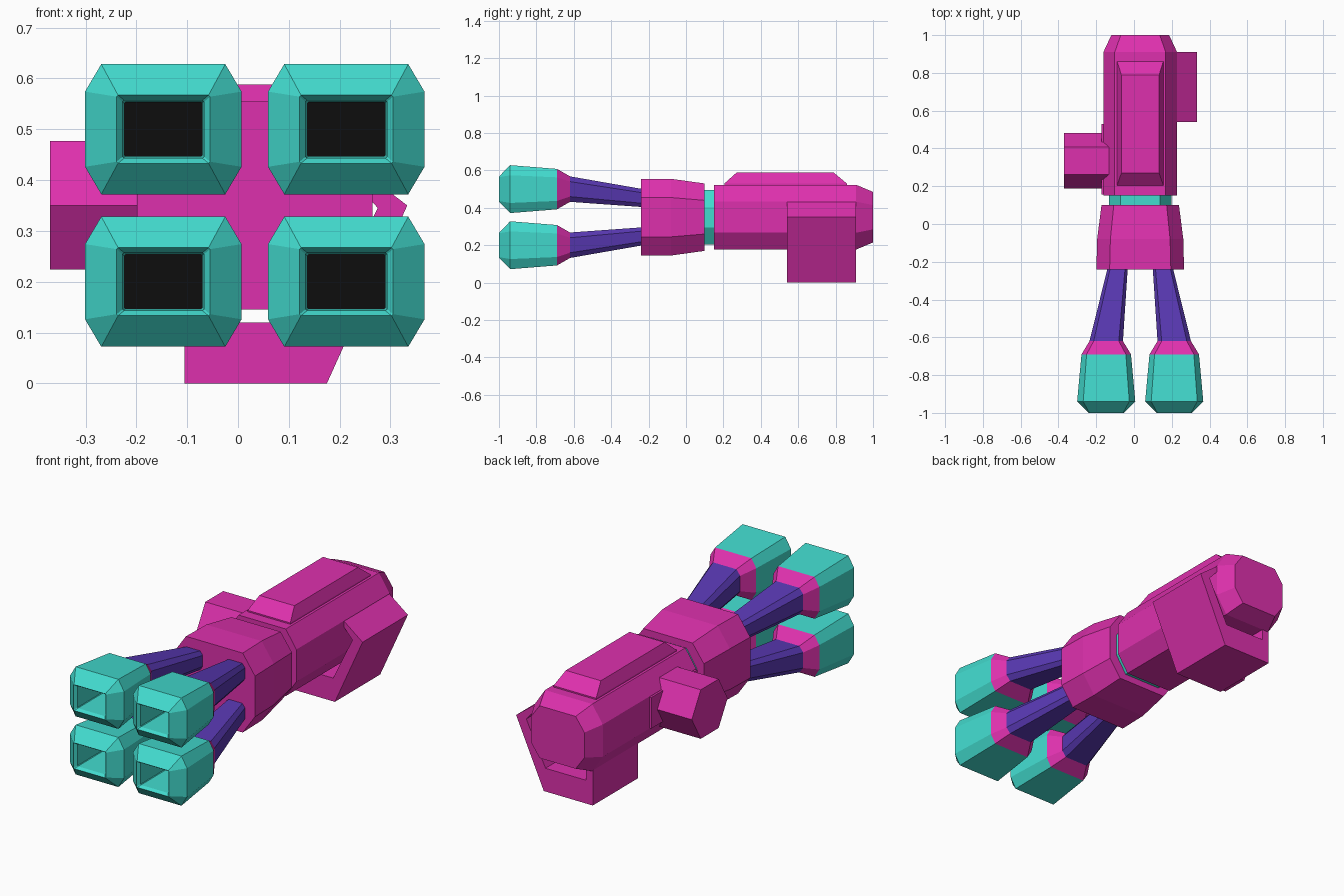
import bpy, bmesh, math

if "Cube" in bpy.data.objects:
    bpy.data.objects.remove(bpy.data.objects["Cube"])

AX, AZ = 0.033, 0.35          # long axis of the model


def material(name, rgb):
    m = bpy.data.materials.new(name)
    m.diffuse_color = (*rgb, 1)
    m.use_nodes = True
    m.node_tree.nodes["Principled BSDF"].inputs["Base Color"].default_value = m.diffuse_color
    return m


PINK = material("pink", (0.73, 0.03, 0.42))
TEAL = material("teal", (0.055, 0.71, 0.62))
PURPLE = material("purple", (0.10, 0.04, 0.45))
BLACK = material("black", (0.004, 0.004, 0.004))


def finish(name, bm, mats):
    bmesh.ops.recalc_face_normals(bm, faces=bm.faces)
    me = bpy.data.meshes.new(name)
    bm.to_mesh(me)
    bm.free()
    for m in mats:
        me.materials.append(m)
    ob = bpy.data.objects.new(name, me)
    bpy.context.collection.objects.link(ob)
    return ob


def octagon(y, cx, cz, hw, hh, cw, ch):
    """Rectangle with cut corners, lying in the xz plane."""
    return [(cx + sx * a, y, cz + sz * b) for sx, sz, a, b in (
        (1, 1, hw, hh - ch), (1, 1, hw - cw, hh), (-1, 1, hw - cw, hh), (-1, 1, hw, hh - ch),
        (-1, -1, hw, hh - ch), (-1, -1, hw - cw, hh), (1, -1, hw - cw, hh), (1, -1, hw, hh - ch))]


def loft(name, rings, mats, first_cap=0):
    """Skin a list of equal-length rings and cap both ends."""
    bm = bmesh.new()
    vs = [[bm.verts.new(p) for p in r] for r in rings]
    n = len(vs[0])
    for a, b in zip(vs, vs[1:]):
        for i in range(n):
            bm.faces.new((a[i], a[(i + 1) % n], b[(i + 1) % n], b[i]))
    bm.faces.new(vs[0]).material_index = first_cap
    bm.faces.new(vs[-1])
    return finish(name, bm, mats)


def section(y, hw, hh, cw=0.06, ch=0.09):
    return octagon(y, AX, AZ, hw, hh, cw, ch)


# main body, neck ring and front hub along the axis
loft("main_body", [section(0.15, 0.195, 0.173), section(0.91, 0.195, 0.173),
                   section(1.0, 0.153, 0.135, 0.05, 0.07)], [PINK])
loft("neck_ring", [section(0.05, 0.165, 0.145), section(0.2, 0.165, 0.145)], [TEAL])
loft("front_hub", [section(-0.24, 0.232, 0.205, 0.07, 0.1), section(-0.08, 0.228, 0.205, 0.07, 0.1),
                   section(0.10, 0.205, 0.18, 0.065, 0.09)], [PINK])

# four barrels: tube, collar and hollow nozzle
for sx, side in ((-1, "left"), (1, "right")):
    for sz, level in ((-1, "lower"), (1, "upper")):
        tag = f"{level}_{side}"
        cx, cz = AX + sx * 0.18, AZ + sz * 0.15
        neck = octagon(-0.62, cx, cz, 0.0885, 0.068, 0.022, 0.028)
        rear = octagon(-0.69, cx, cz, 0.131, 0.108, 0.027, 0.045)
        root = octagon(-0.23, AX + sx * 0.119, AZ + sz * 0.102, 0.053, 0.048, 0.014, 0.02)
        loft("tube_" + tag, [neck, root], [PURPLE])
        loft("collar_" + tag, [rear, neck], [PINK])
        loft("nozzle_" + tag, [
            octagon(-0.75, cx, cz, 0.077, 0.054, 0.003, 0.003),
            octagon(-0.985, cx, cz, 0.08, 0.057, 0.003, 0.003),
            octagon(-1.0, cx, cz, 0.092, 0.067, 0.003, 0.003),
            octagon(-0.94, cx, cz, 0.154, 0.128, 0.032, 0.054),
            rear], [TEAL, BLACK], first_cap=1)


# raised ridge on top
def rect(z, hw, y0, y1, shift=0):
    x = AX + shift
    return [(x - hw, y0, z), (x + hw, y0, z), (x + hw, y1, z), (x - hw, y1, z)]


loft("top_ridge", [rect(0.50, 0.122, 0.205, 0.86), rect(0.53, 0.122, 0.205, 0.86),
                   rect(0.588, 0.10, 0.27, 0.79)], [PINK])

# six-sided side handle with its mounting plate
hexagon = [(0.335 + 0.146 * math.cos(k * math.pi / 3), AZ + 0.146 * math.sin(k * math.pi / 3))
           for k in range(6)]
loft("side_handle", [[(x, y, z) for y, z in hexagon] for x in (-0.37, -0.10)], [PINK])
loft("handle_plate", [[(x, y, z) for y, z in ((0.155, 0.27), (0.53, 0.27), (0.53, 0.43), (0.155, 0.43))]
                      for x in (-0.173, -0.15)], [PINK])

# guard wrapping below and beside the rear body
profile = [(-0.105, 0), (0.175, 0), (0.333, 0.35), (0.222, 0.435), (0.222, 0.405),
           (0.275, 0.345), (0.165, 0.12), (-0.065, 0.12), (-0.065, 0.19), (-0.105, 0.19)]
loft("rear_guard", [[(x, y, z) for x, z in profile] for y in (0.54, 0.91)], [PINK])
